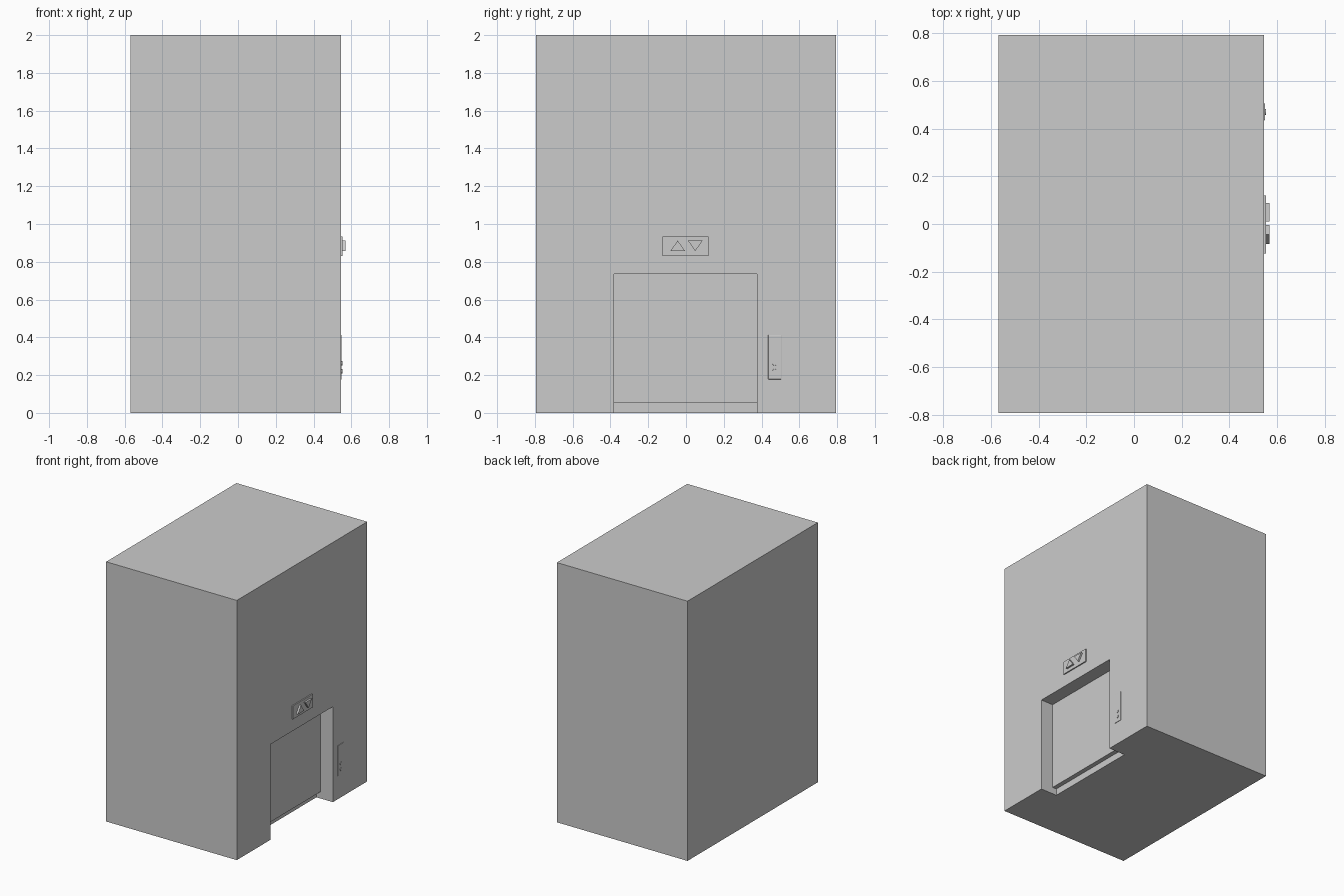
import bpy, bmesh, math
from mathutils import Matrix

if "Cube" in bpy.data.objects:
    bpy.data.objects.remove(bpy.data.objects["Cube"])

WALL = 0.545  # x of the wall face holding the door


def finish(name, bm):
    bmesh.ops.recalc_face_normals(bm, faces=bm.faces)
    me = bpy.data.meshes.new(name)
    bm.to_mesh(me)
    bm.free()
    ob = bpy.data.objects.new(name, me)
    bpy.context.collection.objects.link(ob)
    return ob


def box(name, x, y, z):
    bm = bmesh.new()
    bmesh.ops.create_cube(bm, size=1)
    for v in bm.verts:
        v.co = [lo + (c + 0.5) * (hi - lo) for c, (lo, hi) in zip(v.co, (x, y, z))]
    return finish(name, bm)


def prism(name, outline, x0, x1):
    # extrude a (y, z) outline along x
    bm = bmesh.new()
    f = bm.faces.new([bm.verts.new((x0, y, z)) for y, z in outline])
    r = bmesh.ops.extrude_face_region(bm, geom=[f])
    for v in r["geom"]:
        if isinstance(v, bmesh.types.BMVert):
            v.co.x = x1
    return finish(name, bm)


def cut(target, cutter):
    m = target.modifiers.new("cut", "BOOLEAN")
    m.operation = "DIFFERENCE"
    m.solver = "EXACT"
    m.object = cutter
    bpy.context.view_layer.objects.active = target
    bpy.ops.object.modifier_apply(modifier=m.name)
    bpy.data.objects.remove(cutter)


# Shaft block with a recessed doorway and a deeper toe slot under the door
shaft = box("shaft_block", (-0.568, WALL), (-0.793, 0.793), (0, 2))
niche = [(0.44, 0.735), (0.44, 0.052), (0.405, 0.052), (0.405, -0.1), (0.7, -0.1), (0.7, 0.735)]
bm = bmesh.new()
face = bm.faces.new([bm.verts.new((x, -0.382, z)) for x, z in niche])
r = bmesh.ops.extrude_face_region(bm, geom=[face])
for v in r["geom"]:
    if isinstance(v, bmesh.types.BMVert):
        v.co.y = 0.376
cutter = finish("doorway_cutter", bm)
cutter.hide_render = True
cut(shaft, cutter)

# Direction indicator above the door
box("indicator_plate", (WALL - 0.01, 0.554), (-0.124, 0.12), (0.831, 0.933))
prism("up_arrow", [(-0.083, 0.857), (-0.005, 0.857), (-0.044, 0.912)], 0.55, 0.568)
prism("down_arrow", [(0.01, 0.912), (0.088, 0.912), (0.049, 0.857)], 0.55, 0.568)

# Call panel with two round buttons
panel = box("call_panel", (WALL - 0.01, 0.549), (0.435, 0.505), (0.178, 0.413))
bev = panel.modifiers.new("bevel", "BEVEL")
bev.width = 0.002
bev.segments = 2
for label, z in (("lower", 0.22), ("upper", 0.263)):
    bm = bmesh.new()
    bmesh.ops.create_cone(bm, cap_ends=True, segments=24, radius1=0.014, radius2=0.012, depth=0.012,
                          matrix=Matrix.Translation((0.547, 0.47, z)) @ Matrix.Rotation(math.pi / 2, 4, "Y"))
    finish(label + "_call_button", bm)
